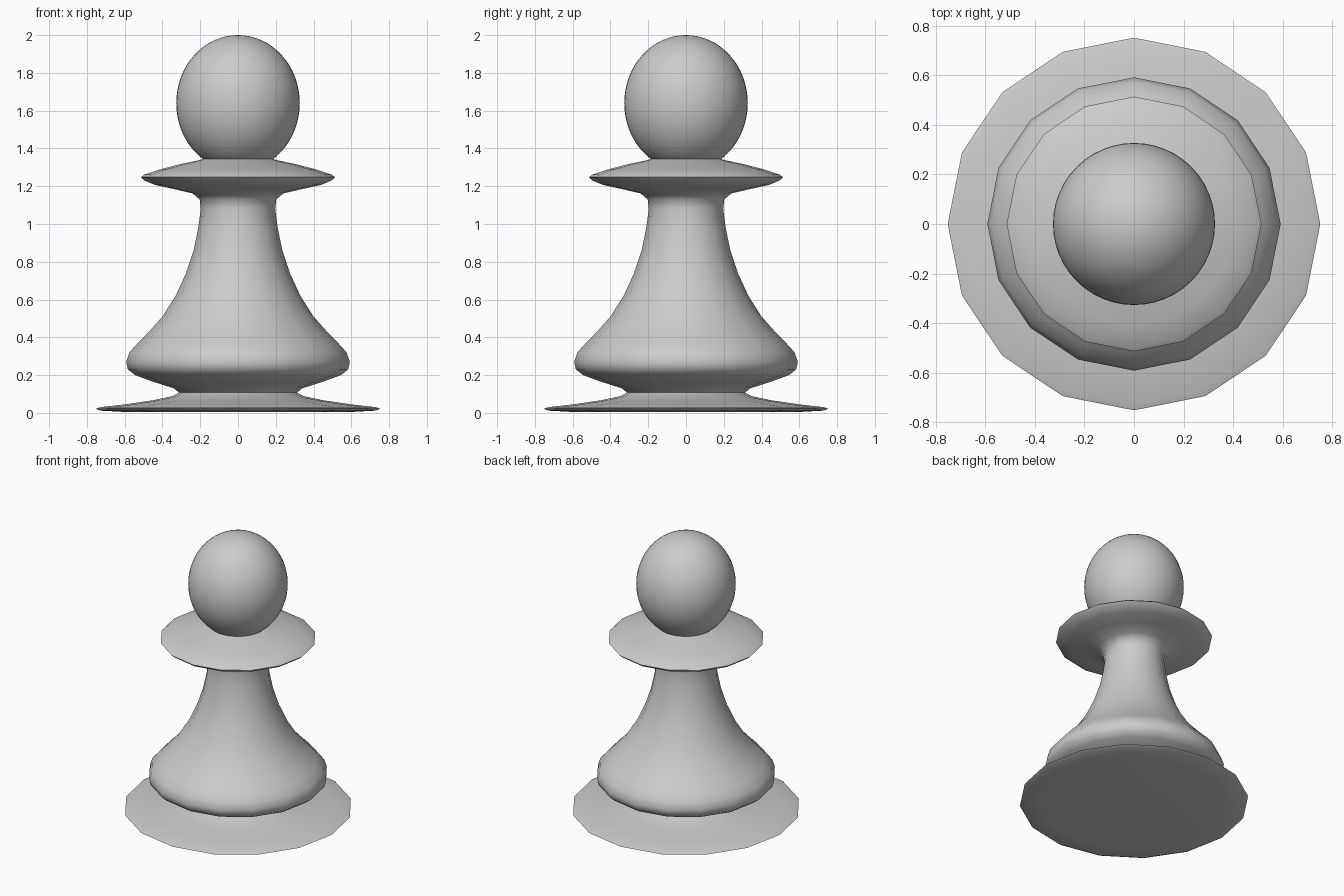
import bpy, bmesh, math

if "Cube" in bpy.data.objects:
    bpy.data.objects.remove(bpy.data.objects["Cube"])

SIDES = 16


def lathe(name, profile, sides):
    """Revolve a (radius, z) profile around z; zero radius becomes a pole."""
    bm = bmesh.new()
    rings = []
    for r, z in profile:
        if r == 0:
            rings.append([bm.verts.new((0, 0, z))] * sides)
        else:
            rings.append([bm.verts.new((r * math.cos(math.tau * i / sides),
                                        r * math.sin(math.tau * i / sides), z))
                          for i in range(sides)])
    for a, b in zip(rings, rings[1:]):
        for i in range(sides):
            j = (i + 1) % sides
            quad = list(dict.fromkeys((a[i], a[j], b[j], b[i])))
            bm.faces.new(quad)
    bmesh.ops.recalc_face_normals(bm, faces=bm.faces)
    mesh = bpy.data.meshes.new(name)
    bm.to_mesh(mesh)
    bm.free()
    obj = bpy.data.objects.new(name, mesh)
    bpy.context.collection.objects.link(obj)
    return obj


def smooth(obj, angle=60):
    bpy.ops.object.select_all(action='DESELECT')
    obj.select_set(True)
    bpy.context.view_layer.objects.active = obj
    bpy.ops.object.shade_smooth_by_angle(angle=math.radians(angle))


# turned body: flat foot, waisted groove, flared skirt, neck and collar
body = lathe("turned_body", [
    (0, 0.005), (0.60, 0.005), (0.73, 0.012), (0.752, 0.022), (0.73, 0.03),
    (0.60, 0.045), (0.45, 0.067), (0.35, 0.088), (0.312, 0.107), (0.34, 0.13),
    (0.45, 0.165), (0.545, 0.2), (0.583, 0.23), (0.592, 0.27), (0.575, 0.32),
    (0.53, 0.37), (0.48, 0.42), (0.40, 0.51), (0.33, 0.62), (0.275, 0.74),
    (0.235, 0.86), (0.21, 0.98), (0.197, 1.08), (0.203, 1.13), (0.24, 1.162),
    (0.34, 1.185), (0.44, 1.207), (0.495, 1.23), (0.514, 1.248),
    (0.495, 1.262), (0.41, 1.29), (0.30, 1.318), (0.205, 1.338),
    (0.17, 1.35), (0, 1.36)], SIDES)
smooth(body)

# slightly tall ball head
bpy.ops.mesh.primitive_uv_sphere_add(segments=48, ring_count=32, radius=1,
                                     location=(0, 0, 1.64))
head = bpy.context.object
head.name = head.data.name = "ball_head"
head.scale = (0.327, 0.327, 0.36)
bpy.ops.object.transform_apply(location=False, rotation=False, scale=True)
smooth(head)
